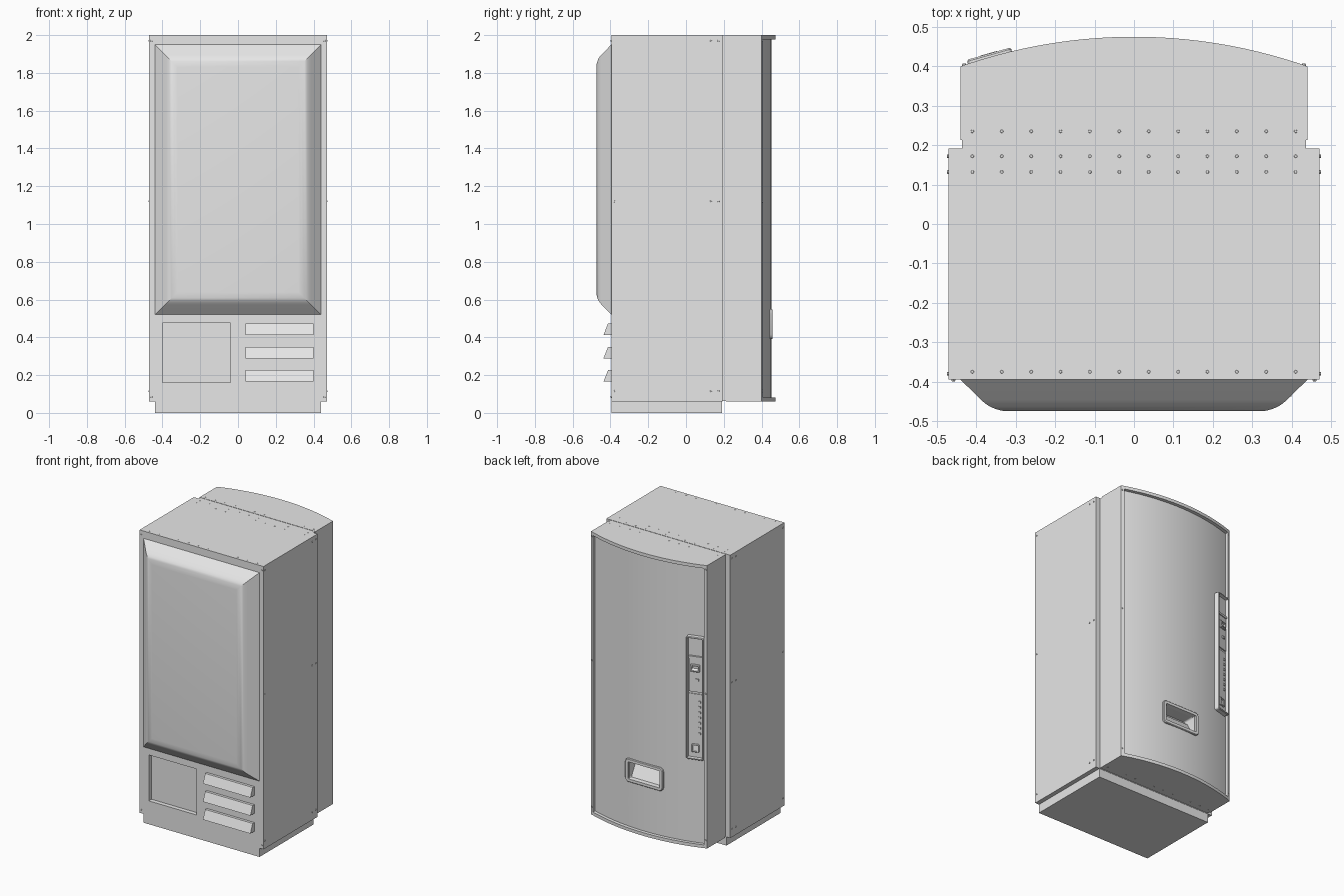
import bpy, bmesh, math
from mathutils import Matrix, Vector

if "Cube" in bpy.data.objects:
    bpy.data.objects.remove(bpy.data.objects["Cube"])

metal = bpy.data.materials.new("light_grey_metal")
metal.diffuse_color = (0.8, 0.8, 0.8, 1)
metal.use_nodes = True
metal.node_tree.nodes["Principled BSDF"].inputs["Base Color"].default_value = metal.diffuse_color
I = Matrix.Identity(4)


def finish(name, bm, mat=I):
    bmesh.ops.transform(bm, matrix=mat, verts=bm.verts)
    bmesh.ops.recalc_face_normals(bm, faces=bm.faces)
    me = bpy.data.meshes.new(name)
    bm.to_mesh(me)
    bm.free()
    me.materials.append(metal)
    ob = bpy.data.objects.new(name, me)
    bpy.context.collection.objects.link(ob)
    return ob


def loft(name, rings, mat=I, caps=True, closed=False):
    """Skin a list of equal-length point loops."""
    bm = bmesh.new()
    vs = [[bm.verts.new(p) for p in r] for r in rings]
    pairs = list(zip(vs, vs[1:])) + ([(vs[-1], vs[0])] if closed else [])
    for a, b in pairs:
        for i in range(len(a)):
            j = (i + 1) % len(a)
            bm.faces.new((a[i], a[j], b[j], b[i]))
    if caps and not closed:
        bm.faces.new(vs[0])
        bm.faces.new(vs[-1])
    return finish(name, bm, mat)


def box(name, x0, x1, y0, y1, z0, z1, mat=I):
    return loft(name, [[(x0, y0, z), (x1, y0, z), (x1, y1, z), (x0, y1, z)] for z in (z0, z1)], mat)


def plan(name, pts, z0, z1):
    return loft(name, [[(x, y, z) for x, y in pts] for z in (z0, z1)])


def side_profile(name, pts, x0, x1, mat=I):
    return loft(name, [[(x, y, z) for y, z in pts] for x in (x0, x1)], mat)


def round_rect(w, h, r, y, cz=0.0):
    """Rounded rectangle loop in the xz plane."""
    out = []
    for k, (sx, sz) in enumerate(((1, 1), (-1, 1), (-1, -1), (1, -1))):
        for i in range(5):
            a = math.pi / 2 * (k + i / 4)
            out.append((sx * (w / 2 - r) + r * math.cos(a), y, cz + sz * (h / 2 - r) + r * math.sin(a)))
    return out


def frame(name, w, h, r, border, y0, y1, cz=0.0, mat=I):
    wi, hi, ri = w - 2 * border, h - 2 * border, max(r - border, 0.004)
    b = 0.004
    return loft(name, [round_rect(w, h, r, y0, cz), round_rect(w, h, r, y1 - b, cz),
                       round_rect(w - 2 * b, h - 2 * b, r - b / 2, y1, cz),
                       round_rect(wi + b, hi + b, ri, y1, cz), round_rect(wi, hi, ri, y0, cz)],
                mat, closed=True)


def cut(ob, cutter):
    m = ob.modifiers.new("cut", 'BOOLEAN')
    m.operation, m.object, m.solver = 'DIFFERENCE', cutter, 'EXACT'
    bpy.context.view_layer.objects.active = ob
    bpy.ops.object.modifier_apply(modifier=m.name)
    bpy.data.objects.remove(cutter)


# cabinet body with front recess, plinth and door gasket
body = box("cabinet_body", -0.47, 0.47, -0.395, 0.192, 0.06, 2.0)
cut(body, box("recess_cutter", -0.40, -0.04, -0.5, -0.365, 0.16, 0.475))
box("plinth", -0.44, 0.44, -0.395, 0.19, 0, 0.06)
box("door_gasket", -0.436, 0.436, 0.192, 0.213, 0.064, 1.998)

# raised front panel with mitred rounded edges
bulge = [(0, -0.395), (0.052, -0.446), (0.062, -0.455), (0.074, -0.463),
         (0.088, -0.469), (0.104, -0.4735), (0.12, -0.475)]
loft("front_bulge", [[(-0.44 + t, y, 0.52 + t), (0.44 - t, y, 0.52 + t),
                      (0.44 - t, y, 1.95 - t), (-0.44 + t, y, 1.95 - t)] for t, y in bulge])

# three louvres
for i, z in enumerate((0.165, 0.288, 0.412)):
    side_profile("louvre_%d" % (i + 1), [(-0.39, z), (-0.437, z), (-0.413, z + 0.061), (-0.39, z + 0.061)],
                 0.04, 0.40)

# curved door
R = (0.44 ** 2 + 0.075 ** 2) / 0.15


def arc(x, off=0.0):
    return 0.475 - off - R + math.sqrt(R * R - x * x)


def curve(x0, x1, off, n=28):
    return [(x0 + (x1 - x0) * i / n, arc(x0 + (x1 - x0) * i / n, off)) for i in range(n + 1)]


REC = 0.023
door = plan("door", [(-0.44, 0.213)] + curve(-0.44, 0.44, REC) + [(0.44, 0.213)], 0.06, 2.0)
cut(door, loft("hatch_cutter", [round_rect(0.235, 0.118, 0.012, y, 0.47) for y in (0.34, 0.6)]))
for n, z0, z1 in (("door_rim_top", 1.978, 2.0), ("door_rim_bottom", 0.06, 0.082)):
    plan(n, curve(-0.44, 0.44, 0) + curve(0.44, -0.44, REC + 0.01), z0, z1)
for n, s in (("door_rim_left", -1), ("door_rim_right", 1)):
    plan(n, curve(s * 0.44, s * 0.42, 0, 2) + curve(s * 0.42, s * 0.44, REC + 0.01, 2), 0.082, 1.978)

# delivery hatch
frame("hatch_frame", 0.285, 0.16, 0.025, 0.024, 0.43, 0.459, 0.47)
side_profile("hatch_flap", [(0.345, 0.53), (0.365, 0.50), (0.375, 0.50), (0.425, 0.412), (0.345, 0.412)],
             -0.117, 0.117)

# control panel, turned to follow the door curve
P = Matrix.Translation((-0.36, arc(-0.36, REC), 0)) @ Matrix.Rotation(math.asin(0.36 / R), 4, 'Z')
frame("control_frame", 0.116, 0.84, 0.012, 0.011, -0.012, 0.031, 1.08, P)
box("control_backplate", -0.05, 0.05, -0.012, 0.008, 0.67, 1.49, P)
box("payment_plate", -0.044, 0.044, 0.0, 0.016, 1.12, 1.355, P)
box("payment_ledge", -0.044, 0.044, 0.0, 0.022, 1.35, 1.365, P)
frame("note_slot", 0.062, 0.05, 0.006, 0.012, 0.01, 0.028, 1.285, P)
side_profile("note_lip", [(0.01, 1.262), (0.032, 1.266), (0.032, 1.272), (0.01, 1.285)], -0.022, 0.022, P)
box("coin_slot", -0.022, 0.0, 0.01, 0.022, 1.195, 1.212, P)
box("selection_plate", -0.044, 0.044, 0.0, 0.013, 0.68, 1.105, P)
for i in range(7):
    z = 0.83 + i * 0.036
    box("selection_button_%d" % (i + 1), -0.034, -0.02, 0.008, 0.018, z, z + 0.014, P)
frame("coin_return", 0.052, 0.056, 0.008, 0.01, 0.008, 0.022, 0.735, P)
side_profile("coin_flap", [(0.012, 0.712), (0.019, 0.716), (0.013, 0.755)], -0.016, 0.016, P)

# screws: position, outward direction, size
bm = bmesh.new()


def screw(p, d, r=0.006, h=0.004):
    q = Vector(d).to_track_quat('Z', 'Y').to_matrix().to_4x4()
    bmesh.ops.create_cone(bm, cap_ends=True, segments=8, radius1=r, radius2=r * 0.7, depth=h * 2,
                          matrix=Matrix.Translation(p) @ q)


for s in (-1, 1):
    for z in (0.115, 1.12, 1.97):
        for y in (-0.38, 0.132, 0.172):
            screw((s * 0.47, y, z), (s, 0, 0))
        screw((s * 0.431, arc(0.431), z), (0, 1, 0))
    for z in (0.085, 1.97):
        screw((s * 0.458, -0.395, z), (0, -1, 0))
for i in range(12):
    x = -0.41 + i * 0.82 / 11
    for y in (-0.375, 0.132, 0.172, 0.235):
        screw((x, y, 2.0), (0, 0, 1), 0.005, 0.0008)
    screw((x, 0.235, 0.06), (0, 0, -1), 0.005, 0.0008)
finish("screws", bm)

# smooth curved parts, keep edges sharp
for ob in bpy.data.objects:
    ob.select_set(True)
bpy.context.view_layer.objects.active = body
bpy.ops.object.shade_smooth_by_angle(angle=math.radians(25))
